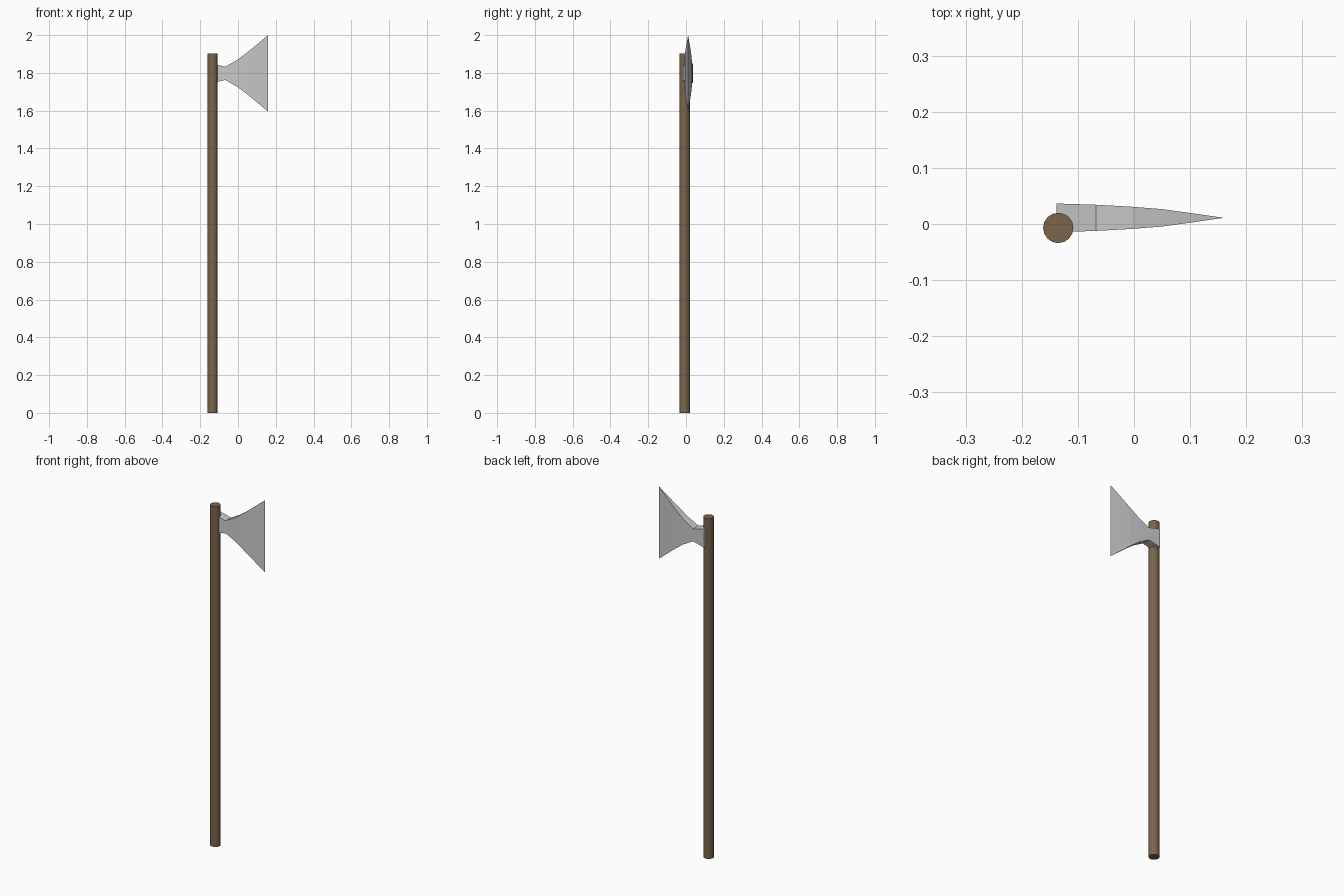
import bpy, bmesh

if "Cube" in bpy.data.objects:
    bpy.data.objects.remove(bpy.data.objects["Cube"])

# Wooden handle
bpy.ops.mesh.primitive_cylinder_add(vertices=16, radius=0.027, depth=1.903,
                                    location=(-0.135, -0.007, 0.9515))
handle = bpy.context.object
handle.name = "handle"
wood = bpy.data.materials.new("wood")
wood.diffuse_color = (0.20, 0.13, 0.07, 1)
wood.use_nodes = True
wood.node_tree.nodes["Principled BSDF"].inputs["Base Color"].default_value = wood.diffuse_color
handle.data.materials.append(wood)

# Axe head: rectangular sections (x, half thickness, half height) lofted to a sharp edge
sections = [(-0.138, 0.0255, 0.052), (-0.068, 0.0233, 0.035), (-0.004, 0.0198, 0.071),
            (0.05, 0.0155, 0.112), (0.105, 0.008, 0.157), (0.16, 0.0, 0.2025)]
cy, cz = 0.011, 1.7975
bm = bmesh.new()
rings = [[bm.verts.new((x, cy + sy * t, cz + sz * h))
          for sy, sz in ((-1, -1), (1, -1), (1, 1), (-1, 1))]
         for x, t, h in sections]
for a, b in zip(rings, rings[1:]):
    for i in range(4):
        j = (i + 1) % 4
        bm.faces.new((a[i], a[j], b[j], b[i]))
bm.faces.new(rings[0])
bmesh.ops.remove_doubles(bm, verts=bm.verts[:], dist=1e-5)
bmesh.ops.recalc_face_normals(bm, faces=bm.faces[:])
mesh = bpy.data.meshes.new("axe_head")
bm.to_mesh(mesh)
bm.free()
head = bpy.data.objects.new("axe_head", mesh)
bpy.context.collection.objects.link(head)
